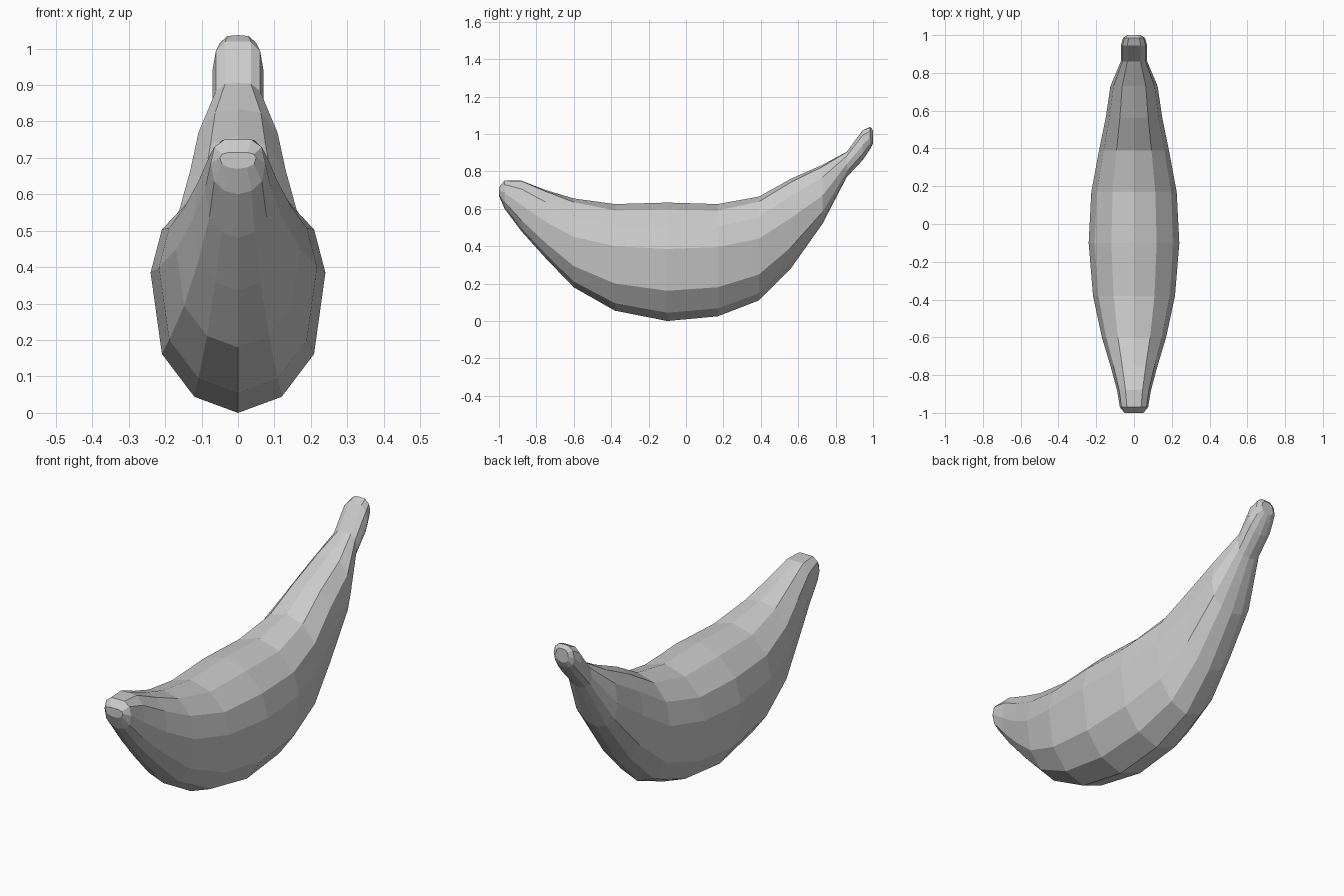
import bpy
import bmesh

if "Cube" in bpy.data.objects:
    bpy.data.objects.remove(bpy.data.objects["Cube"], do_unlink=True)

# Plain grey peel
grey = bpy.data.materials.new("plain grey")
grey.use_nodes = True
colour = (0.6, 0.6, 0.6, 1)
grey.diffuse_color = colour
grey.node_tree.nodes["Principled BSDF"].inputs["Base Color"].default_value = colour

# Upright stations along the fruit: y, bottom, widest height, top, half width, top flatness
STATIONS = [
    (-1.0, .67, .70, .715, .05, 1),
    (-.97, .60, .685, .75, .075, 1),
    (-.88, .48, .62, .75, .09, .9),
    (-.75, .335, .53, .70, .125, .7),
    (-.60, .18, .45, .655, .17, .35),
    (-.38, .055, .40, .625, .217, 0),
    (-.10, 0, .385, .633, .24, 0),
    (.17, .025, .395, .625, .226, 0),
    (.39, .11, .44, .665, .185, .2),
    (.56, .28, .55, .76, .15, .4),
    (.73, .52, .67, .835, .125, .6),
    (.86, .77, .84, .905, .07, .9),
    (.945, .86, .94, 1.02, .07, .9),
    (.985, .92, .98, 1.037, .058, .7),
    (1.0, .95, .985, 1.02, .035, .7),
]


def section(y, low, mid, high, half, flat):
    """Twelve-sided section, taller below its widest line than above."""
    down, up = mid - low, high - mid
    right = [
        (0, low),
        (.5 * half, mid - .885 * down),
        (.87 * half, mid - .58 * down),
        (half, mid),
        (.87 * half, mid + (.48 + .2 * flat) * up),
        (.5 * half, mid + (.85 + .15 * flat) * up),
        (0, high),
    ]
    outline = right + [(-x, z) for x, z in right[-2:0:-1]]
    return [(x, y, z) for x, z in outline]


# Peel and stem as one faceted skin
bm = bmesh.new()
rings = [[bm.verts.new(p) for p in section(*s)] for s in STATIONS]
for a, b in zip(rings, rings[1:]):
    for i in range(len(a)):
        j = (i + 1) % len(a)
        bm.faces.new((a[i], a[j], b[j], b[i]))
bm.faces.new(rings[0])
bm.faces.new(rings[-1])
bmesh.ops.recalc_face_normals(bm, faces=bm.faces)

mesh = bpy.data.meshes.new("banana")
bm.to_mesh(mesh)
bm.free()
mesh.materials.append(grey)
banana = bpy.data.objects.new("banana", mesh)
bpy.context.collection.objects.link(banana)
